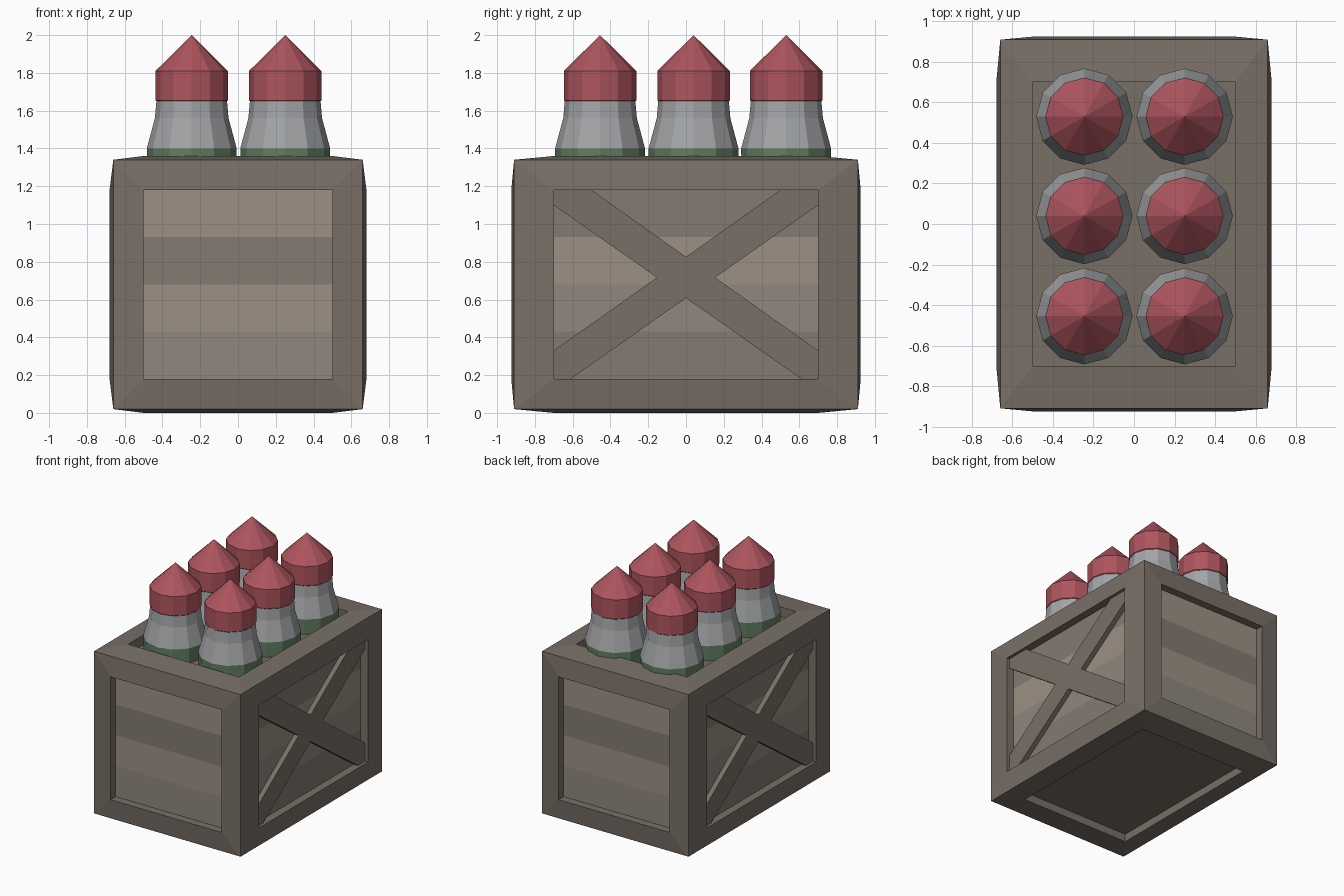
import bpy, bmesh, math
from mathutils import Vector

if "Cube" in bpy.data.objects:
    bpy.data.objects.remove(bpy.data.objects["Cube"])


def material(name, rgb):
    m = bpy.data.materials.new(name)
    m.diffuse_color = (*rgb, 1)
    m.use_nodes = True
    m.node_tree.nodes["Principled BSDF"].inputs["Base Color"].default_value = m.diffuse_color
    return m


FRAME = material("frame_wood", (0.19, 0.16, 0.135))
LIGHT = material("light_wood", (0.34, 0.28, 0.23))
MID = material("mid_wood", (0.28, 0.245, 0.21))
DARK = material("dark_wood", (0.23, 0.195, 0.165))
RED = material("red_paint", (0.42, 0.09, 0.11))
GREY = material("grey_metal", (0.36, 0.37, 0.38))
GREEN = material("green_paint", (0.12, 0.21, 0.12))


def finish(name, bm, mats):
    bmesh.ops.remove_doubles(bm, verts=bm.verts, dist=1e-5)
    bmesh.ops.recalc_face_normals(bm, faces=bm.faces)
    me = bpy.data.meshes.new(name)
    bm.to_mesh(me)
    bm.free()
    for m in mats:
        me.materials.append(m)
    ob = bpy.data.objects.new(name, me)
    bpy.context.collection.objects.link(ob)
    return ob


def box(name, lo, hi, mat):
    bm = bmesh.new()
    bmesh.ops.create_cube(bm, size=1)
    lo, hi = Vector(lo), Vector(hi)
    for v in bm.verts:
        v.co = (lo + hi) / 2 + v.co * (hi - lo)
    return finish(name, bm, [mat])


# Crate frame: six bulged picture-frame faces with recess walls
CORNER = (0.66, 0.91, 0.66)
FULL = (0.68, 0.925, 0.68)
OPEN = (0.50, 0.70, 0.50)
CZ = 0.68
bm = bmesh.new()
for axis in range(3):
    u, w = (axis + 1) % 3, (axis + 2) % 3
    for side in (-1, 1):
        rings = []
        for depth, size in ((CORNER[axis], CORNER), (FULL[axis], OPEN),
                            (FULL[axis] - 0.10, OPEN)):
            ring = []
            for su, sw in ((-1, -1), (1, -1), (1, 1), (-1, 1)):
                p = Vector((0, 0, CZ))
                p[axis] += side * depth
                p[u] += su * size[u]
                p[w] += sw * size[w]
                ring.append(bm.verts.new(p))
            rings.append(ring)
        for a, b in zip(rings, rings[1:]):
            for i in range(4):
                j = (i + 1) % 4
                bm.faces.new((a[i], a[j], b[j], b[i]))
finish("crate_frame", bm, [FRAME])

# Inner box closes the bottom and top recesses
box("crate_inner_box", (-0.60, -0.85, 0.065), (0.60, 0.85, 1.28), FRAME)

# Four planks on each wall
for i, (end_mat, side_mat) in enumerate(((MID, DARK), (LIGHT, MID),
                                         (DARK, LIGHT), (LIGHT, DARK))):
    z0, z1 = 0.18 + 0.25 * i, 0.43 + 0.25 * i
    for s, tag in ((-1, "a"), (1, "b")):
        y0, y1 = sorted((s * 0.83, s * 0.86))
        box(f"end_plank_{tag}_{i}", (-0.5, y0, z0), (0.5, y1, z1), end_mat)
        x0, x1 = sorted((s * 0.58, s * 0.615))
        box(f"side_plank_{tag}_{i}", (x0, -0.7, z0), (x1, 0.7, z1), side_mat)


# Crossed diagonal braces on the two long sides
def brace(name, flip, side):
    outline = [(-0.70, 0.18), (-0.61, 0.18), (0.70, 1.10),
               (0.70, 1.18), (0.50, 1.18), (-0.70, 0.33)]
    bm = bmesh.new()
    f = bm.faces.new([bm.verts.new((side * 0.60, flip * y, z)) for y, z in outline])
    ext = bmesh.ops.extrude_face_region(bm, geom=[f])
    verts = [g for g in ext["geom"] if isinstance(g, bmesh.types.BMVert)]
    bmesh.ops.translate(bm, verts=verts, vec=(side * 0.055, 0, 0))
    finish(name, bm, [FRAME])


for side, tag in ((-1, "left"), (1, "right")):
    brace(f"brace_rising_{tag}", 1, side)
    brace(f"brace_falling_{tag}", -1, side)

# Bottles: lathed twelve-sided profile with green, grey and red bands
PROFILE = [(0.235, 1.20), (0.238, 1.40), (0.195, 1.56), (0.187, 1.65),
           (0.192, 1.655), (0.192, 1.81)]
BANDS = [0, 1, 1, 2, 2]
TIP = 2.0
N = 12


def bottle(name, cx, cy):
    bm = bmesh.new()
    rings = [[bm.verts.new((cx + r * math.cos(2 * math.pi * k / N),
                            cy + r * math.sin(2 * math.pi * k / N), z))
              for k in range(N)] for r, z in PROFILE]
    tip = bm.verts.new((cx, cy, TIP))
    bm.faces.new(rings[0])
    for a, b, band in zip(rings, rings[1:], BANDS):
        for k in range(N):
            j = (k + 1) % N
            bm.faces.new((a[k], a[j], b[j], b[k])).material_index = band
    for k in range(N):
        bm.faces.new((rings[-1][k], rings[-1][(k + 1) % N], tip)).material_index = 2
    finish(name, bm, [GREEN, GREY, RED])


for row, y in enumerate((-0.455, 0.04, 0.53)):
    for col, x in enumerate((-0.245, 0.25)):
        bottle(f"bottle_{row}_{col}", x, y)
